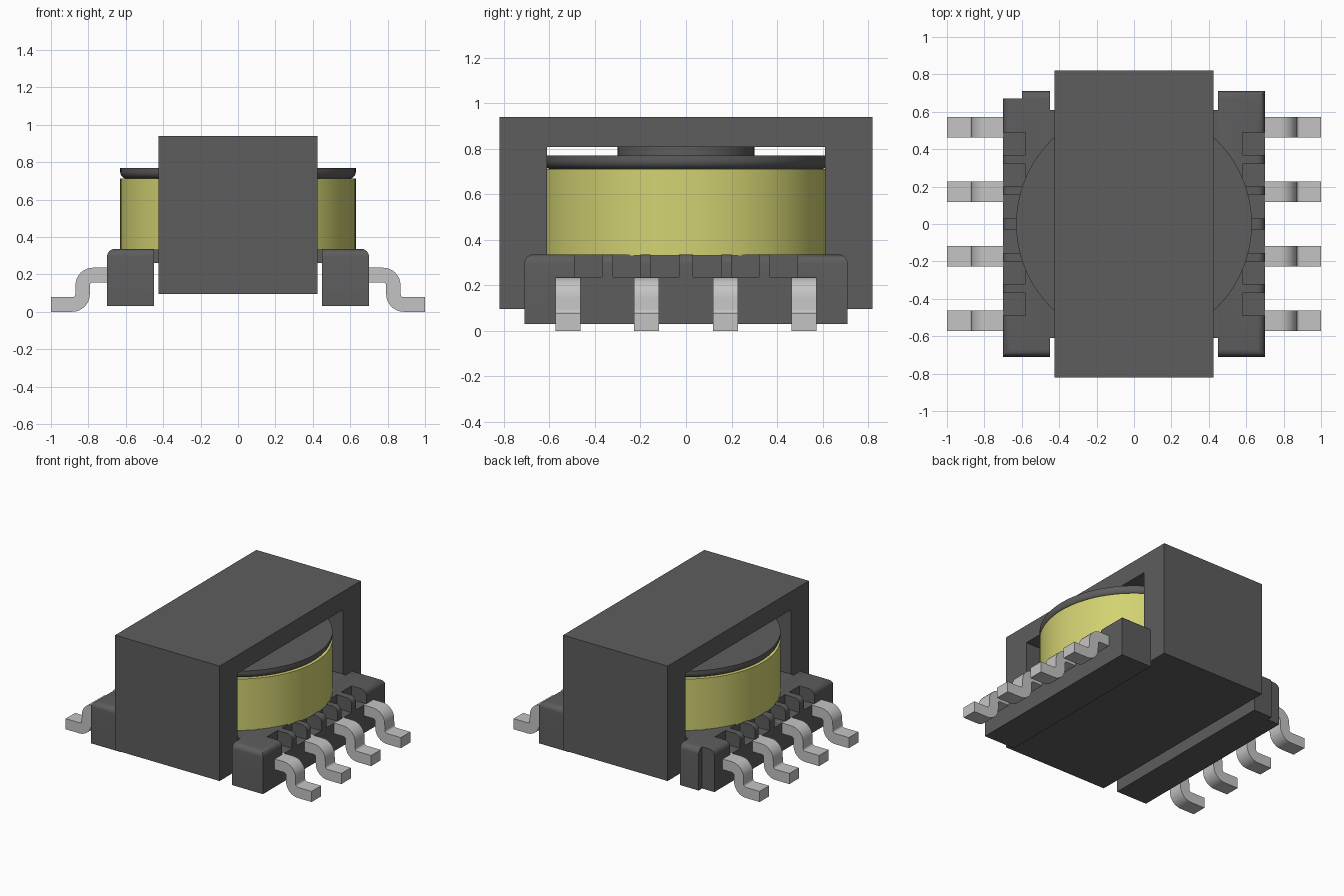
import bpy, bmesh, math
from mathutils import Vector

cube = bpy.data.objects.get("Cube")
if cube:
    bpy.data.objects.remove(cube, do_unlink=True)


def material(name, rgb):
    m = bpy.data.materials.new(name)
    m.use_nodes = True
    m.diffuse_color = (*rgb, 1)
    m.node_tree.nodes["Principled BSDF"].inputs["Base Color"].default_value = (*rgb, 1)
    return m


DARK = material("dark grey", (0.11, 0.11, 0.11))
YELLOW = material("winding yellow", (0.65, 0.65, 0.17))
METAL = material("pin metal", (0.55, 0.55, 0.55))


def finish(name, bm, mat, smooth=True):
    bmesh.ops.recalc_face_normals(bm, faces=bm.faces)
    me = bpy.data.meshes.new(name)
    bm.to_mesh(me)
    bm.free()
    me.materials.append(mat)
    ob = bpy.data.objects.new(name, me)
    bpy.context.collection.objects.link(ob)
    if smooth:
        activate(ob)
        bpy.ops.object.shade_smooth_by_angle(angle=math.radians(35))
    return ob


def activate(ob):
    bpy.ops.object.select_all(action="DESELECT")
    ob.select_set(True)
    bpy.context.view_layer.objects.active = ob


def add_box(bm, x, y, z):
    """Add a box spanning the three (low, high) ranges."""
    verts = bmesh.ops.create_cube(bm, size=1)["verts"]
    for v in verts:
        v.co = [r[0] if c < 0 else r[1] for r, c in zip((x, y, z), v.co)]


def extrude(name, outline, axis, low, high, mat):
    """Extrude a closed 2D outline along x or y."""
    bm = bmesh.new()
    place = (lambda a, b, d: (d, a, b)) if axis == "x" else (lambda a, b, d: (a, d, b))
    face = bm.faces.new([bm.verts.new(place(a, b, low)) for a, b in outline])
    moved = bmesh.ops.extrude_face_region(bm, geom=[face])["geom"]
    shift = Vector(place(0, 0, high - low))
    bmesh.ops.translate(bm, vec=shift, verts=[g for g in moved if isinstance(g, bmesh.types.BMVert)])
    return finish(name, bm, mat)


def lathe(name, profile, mat):
    """Spin a (radius, z) profile that starts and ends on the axis."""
    bm = bmesh.new()
    verts = [bm.verts.new((r, 0, z)) for r, z in profile]
    edges = [bm.edges.new(p) for p in zip(verts, verts[1:])]
    bmesh.ops.spin(bm, geom=verts + edges, cent=(0, 0, 0), axis=(0, 0, 1),
                   angle=math.tau, steps=96)
    bmesh.ops.remove_doubles(bm, verts=bm.verts, dist=1e-4)
    return finish(name, bm, mat)


def arc(cx, cz, r, start, end, steps=8):
    angles = [math.radians(start + (end - start) * i / steps) for i in range(steps + 1)]
    return [(cx + r * math.cos(a), cz + r * math.sin(a)) for a in angles]


# Magnetic core: a closed rectangular frame
bm = bmesh.new()
rings = []
for x in (-0.425, 0.425):
    for hy, z0, z1 in ((0.82, 0.095, 0.94), (0.61, 0.26, 0.807)):
        rings.append([bm.verts.new((x, y, z)) for y, z in
                      ((-hy, z0), (hy, z0), (hy, z1), (-hy, z1))])
for a, b in ((0, 1), (2, 3), (0, 2), (1, 3)):
    for i in range(4):
        j = (i + 1) % 4
        bm.faces.new((rings[a][i], rings[a][j], rings[b][j], rings[b][i]))
finish("core_frame", bm, DARK, smooth=False)

# Round parts inside the frame
lathe("center_post", [(0, 0.76), (0.3, 0.76), (0.3, 0.807), (0, 0.807)], DARK)
lathe("winding", [(0, 0.33), (0.63, 0.33), (0.63, 0.712), (0, 0.712)], YELLOW)
lathe("bobbin_flange", [(0, 0.71)] + arc(0.59, 0.75, 0.04, -90, 0)
      + [(0.63, 0.77), (0, 0.77)], DARK)

# Bobbin base plate
bm = bmesh.new()
add_box(bm, (-0.47, 0.47), (-0.61, 0.61), (0.26, 0.334))
finish("bobbin_base", bm, DARK, smooth=False)

# Pin rails with wire slots
SLOTS = [(0.37, 0.49), (0.2, 0.32), (0.03, 0.155)]
for side, label in ((1, "left"), (-1, "right")):
    bm = bmesh.new()
    add_box(bm, sorted((0.45 * side, 0.70 * side)), (-0.71, 0.71), (0.03, 0.336))
    top = [e for e in bm.edges
           if all(v.co.z > 0.3 for v in e.verts)
           and not all(abs(v.co.x) < 0.5 for v in e.verts)]
    bmesh.ops.bevel(bm, geom=top, offset=0.04, segments=6, profile=0.5, affect="EDGES")
    rail = finish(label + "_pin_rail", bm, DARK, smooth=False)

    cut = bmesh.new()
    for a, b in SLOTS:
        for y in ((a, b), (-b, -a)):
            add_box(cut, sorted((0.58 * side, 0.75 * side)), y, (0.236, 0.4))
    if side < 0:
        # Corner step that marks the first pin
        add_box(cut, (-0.75, -0.60), (0.67, 0.75), (0, 0.4))
    cutter = finish("slot_cutter", cut, DARK, smooth=False)
    cutter.hide_render = True
    mod = rail.modifiers.new("slots", "BOOLEAN")
    mod.operation = "DIFFERENCE"
    mod.solver = "EXACT"
    mod.object = cutter
    activate(rail)
    bpy.ops.object.modifier_apply(modifier=mod.name)
    bpy.data.objects.remove(cutter, do_unlink=True)
    activate(rail)
    bpy.ops.object.shade_smooth_by_angle(angle=math.radians(35))

# Gull-wing pins
upper, lower = (0.775, 0.142), (0.887, 0.095)
outline = ([(0.62, 0.236)] + arc(*upper, 0.094, 90, 0) + arc(*lower, 0.017, 180, 270)
           + [(1.0, 0.078), (1.0, 0)] + arc(*lower, 0.095, 270, 180)
           + arc(*upper, 0.016, 0, 90) + [(0.62, 0.158)])
for side, label in ((1, "left"), (-1, "right")):
    for i, y in enumerate((-0.518, -0.173, 0.173, 0.518)):
        extrude(f"{label}_pin_{i + 1}", [(x * side, z) for x, z in outline],
                "y", y - 0.055, y + 0.055, METAL)
